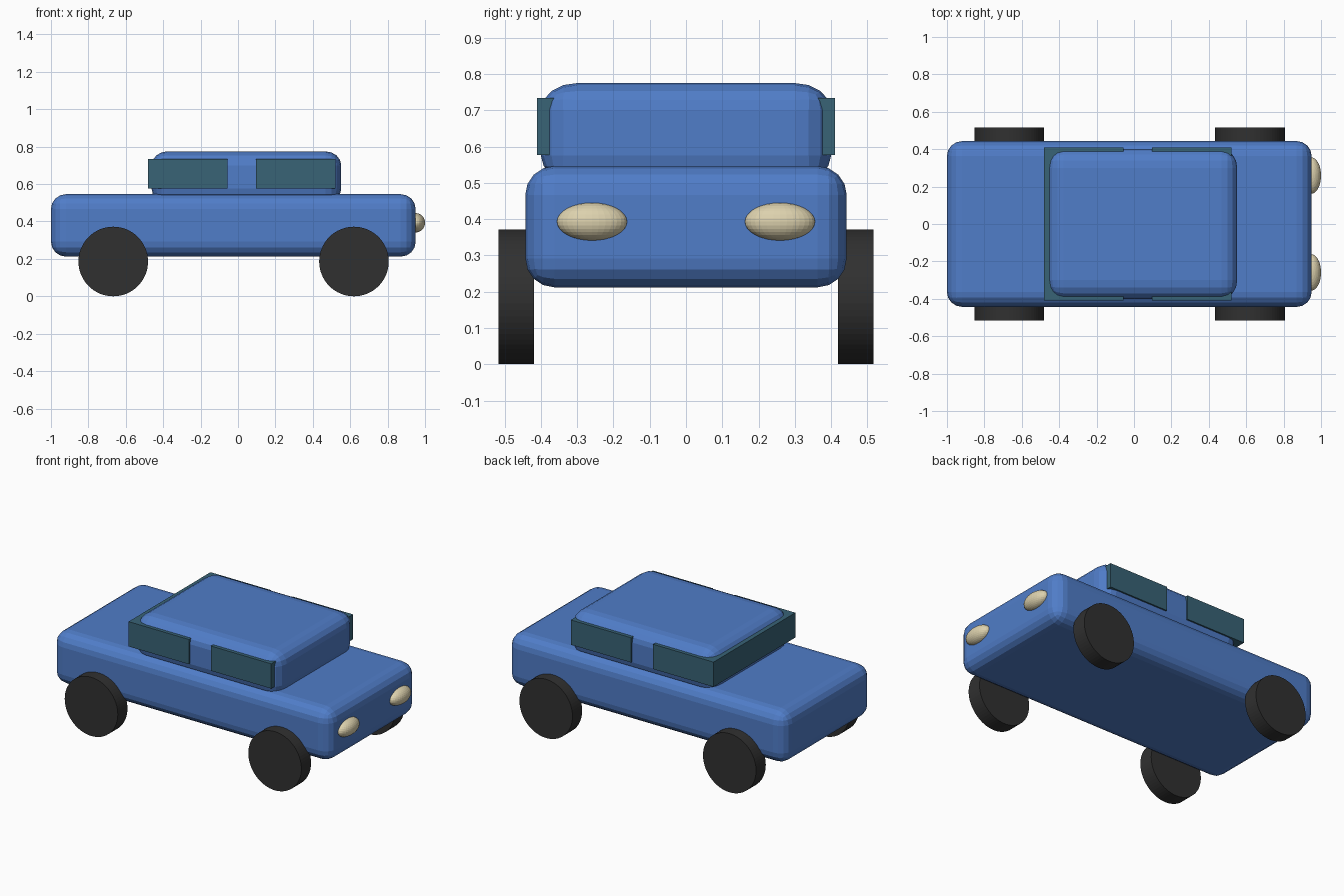
import bpy
import bmesh
import math
from mathutils import Matrix, Vector

if "Cube" in bpy.data.objects:
    bpy.data.objects.remove(bpy.data.objects["Cube"])


def material(name, color):
    m = bpy.data.materials.new(name)
    m.diffuse_color = (*color, 1)
    m.use_nodes = True
    m.node_tree.nodes["Principled BSDF"].inputs["Base Color"].default_value = m.diffuse_color
    return m


BLUE = material("blue paint", (0.08, 0.205, 0.58))
GLASS = material("dark teal glass", (0.04, 0.125, 0.18))
RUBBER = material("black rubber", (0.03, 0.03, 0.03))
CREAM = material("cream lamp", (0.72, 0.64, 0.42))


def finish(bm, name, mat):
    mesh = bpy.data.meshes.new(name)
    bm.to_mesh(mesh)
    bm.free()
    mesh.materials.append(mat)
    obj = bpy.data.objects.new(name, mesh)
    bpy.context.collection.objects.link(obj)
    return obj


def box(name, lo, hi, mat, radii=None):
    """Box between two corners; radii gives the edge rounding along x, y, z."""
    lo, hi = Vector(lo), Vector(hi)
    r = Vector(radii or (1, 1, 1))
    size = hi - lo
    bm = bmesh.new()
    bmesh.ops.create_cube(bm, size=1)
    # round the edges in a space where the radius is one unit, then scale back
    bmesh.ops.scale(bm, verts=bm.verts, vec=[s / k for s, k in zip(size, r)])
    if radii:
        bmesh.ops.bevel(bm, geom=bm.edges[:], offset=1, offset_type='OFFSET',
                        segments=4, profile=0.5, affect='EDGES')
    bmesh.ops.scale(bm, verts=bm.verts, vec=r)
    bmesh.ops.translate(bm, verts=bm.verts, vec=(lo + hi) / 2)
    return finish(bm, name, mat)


# Body and cabin
box("body", (-1, -0.443, 0.212), (0.95, 0.443, 0.546), BLUE, (0.08, 0.08, 0.08))
box("cabin", (-0.462, -0.4, 0.5), (0.552, 0.4, 0.775), BLUE, (0.085, 0.1, 0.075))

# Window blocks running across the cabin
box("rear_window", (-0.48, -0.41, 0.577), (-0.057, 0.41, 0.734), GLASS)
box("front_window", (0.097, -0.41, 0.577), (0.52, 0.41, 0.734), GLASS)

for side, label in ((-1, "right"), (1, "left")):
    # Wheels
    for x, end in ((-0.667, "rear"), (0.62, "front")):
        bm = bmesh.new()
        place = (Matrix.Translation((x, side * 0.468, 0.186))
                 @ Matrix.Rotation(math.pi / 2, 4, 'X'))
        bmesh.ops.create_cone(bm, cap_ends=True, segments=64, radius1=0.186,
                              radius2=0.186, depth=0.097, matrix=place)
        finish(bm, f"{end}_{label}_wheel", RUBBER)

    # Headlights
    bm = bmesh.new()
    place = (Matrix.Translation((0.948, side * 0.259, 0.393))
             @ Matrix.Diagonal((0.052, 0.097, 0.052, 1)))
    bmesh.ops.create_uvsphere(bm, u_segments=32, v_segments=16, radius=1, matrix=place)
    finish(bm, f"{label}_headlight", CREAM)
